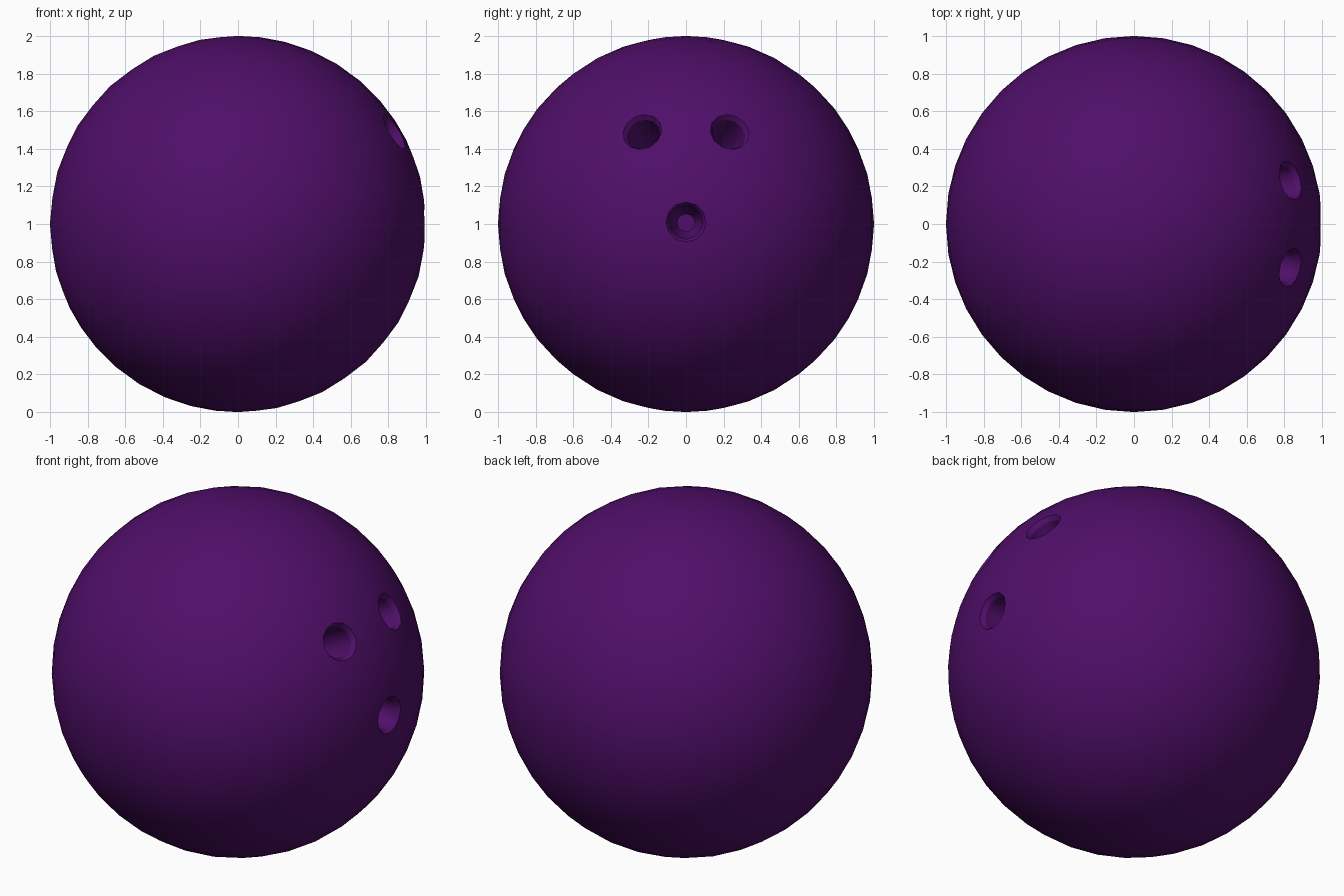
import bpy, bmesh, math
from mathutils import Vector

if "Cube" in bpy.data.objects:
    bpy.data.objects.remove(bpy.data.objects["Cube"])

# single purple material
purple = bpy.data.materials.new("deep purple")
purple.diffuse_color = (0.08, 0.0045, 0.142, 1)
purple.use_nodes = True
purple.node_tree.nodes["Principled BSDF"].inputs["Base Color"].default_value = purple.diffuse_color

CENTRE = Vector((0, 0, 1))

# ball body
bpy.ops.mesh.primitive_ico_sphere_add(subdivisions=4, radius=1, location=(0, 0, 0))
ball = bpy.context.object
ball.name = "ball"
ball.data.materials.append(purple)

# (distance from ball centre, radius): chamfered rim, shaft, tapered bottom
PROFILE = [(1.03, 0.131), (0.965, 0.09), (0.74, 0.087), (0.64, 0.048)]
SIDES = 12


def hole_cutter(name, direction):
    bm = bmesh.new()
    rings = []
    for h, r in PROFILE:
        rings.append([bm.verts.new((r * math.cos(2 * math.pi * i / SIDES),
                                    r * math.sin(2 * math.pi * i / SIDES), h))
                      for i in range(SIDES)])
    for a, b in zip(rings, rings[1:]):
        for i in range(SIDES):
            j = (i + 1) % SIDES
            bm.faces.new((a[i], a[j], b[j], b[i]))
    bm.faces.new(rings[0])
    bm.faces.new(rings[-1])
    bmesh.ops.recalc_face_normals(bm, faces=bm.faces)
    bm.transform(direction.to_track_quat('Z', 'Y').to_matrix().to_4x4())
    me = bpy.data.meshes.new(name)
    bm.to_mesh(me)
    bm.free()
    me.materials.append(purple)
    ob = bpy.data.objects.new(name, me)
    bpy.context.collection.objects.link(ob)
    ob.hide_render = True
    return ob


# two finger holes and a thumb hole
HOLES = {"finger_hole_front": (0.84, -0.235, 0.495),
         "finger_hole_back": (0.84, 0.235, 0.495),
         "thumb_hole": (1, 0, 0.01)}
bpy.context.view_layer.objects.active = ball
for name, d in HOLES.items():
    cutter = hole_cutter(name, Vector(d).normalized())
    mod = ball.modifiers.new(name, 'BOOLEAN')
    mod.operation = 'DIFFERENCE'
    mod.solver = 'EXACT'
    mod.object = cutter
    bpy.ops.object.modifier_apply(modifier=mod.name)
    bpy.data.objects.remove(cutter)

# smooth shading, with true sphere normals on the outer skin
bpy.ops.object.shade_smooth_by_angle(angle=math.radians(30))
me = ball.data
normals = [Vector(n.vector) for n in me.corner_normals]
for p in me.polygons:
    cos = [me.vertices[v].co for v in p.vertices]
    if all(c.length > 0.98 for c in cos) and p.normal.dot(p.center.normalized()) > 0.95:
        for li, c in zip(p.loop_indices, cos):
            normals[li] = c.normalized()
me.normals_split_custom_set(normals)
ball.location = CENTRE
